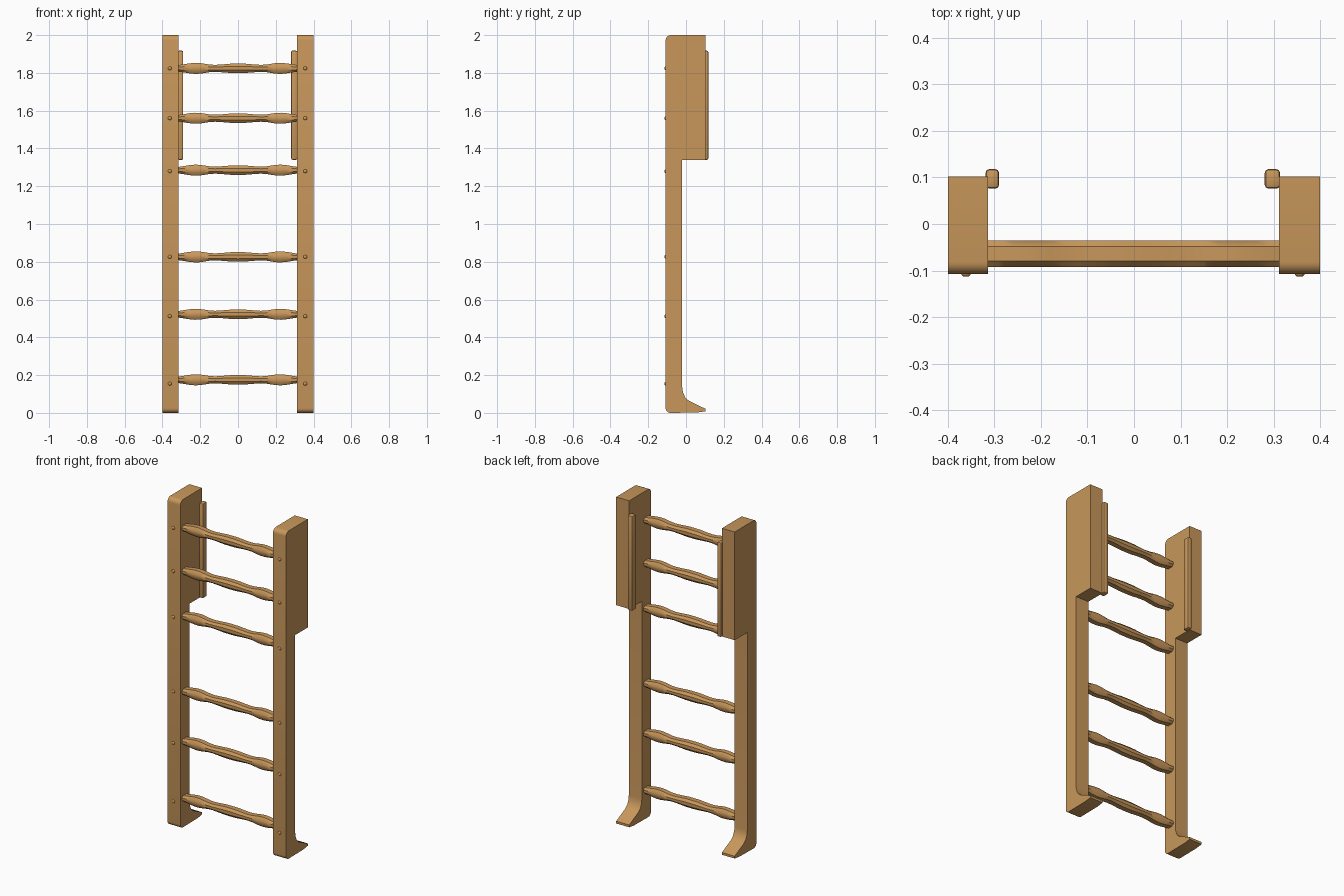
import bpy, bmesh, math

if "Cube" in bpy.data.objects:
    bpy.data.objects.remove(bpy.data.objects["Cube"])

wood = bpy.data.materials.new("warm_wood")
wood.diffuse_color = (0.58, 0.31, 0.105, 1)
wood.use_nodes = True
wood.node_tree.nodes["Principled BSDF"].inputs["Base Color"].default_value = wood.diffuse_color


def finish(name, bm, angle=30):
    bmesh.ops.recalc_face_normals(bm, faces=bm.faces)
    me = bpy.data.meshes.new(name)
    bm.to_mesh(me)
    bm.free()
    me.materials.append(wood)
    ob = bpy.data.objects.new(name, me)
    bpy.context.collection.objects.link(ob)
    bpy.ops.object.select_all(action='DESELECT')
    bpy.context.view_layer.objects.active = ob
    ob.select_set(True)
    bpy.ops.object.shade_smooth_by_angle(angle=math.radians(angle))
    return ob


def loft(name, rings, angle=30):
    """Skin a list of equal-length point rings and cap both ends."""
    bm = bmesh.new()
    vs = [[bm.verts.new(p) for p in r] for r in rings]
    n = len(vs[0])
    for a, b in zip(vs, vs[1:]):
        for i in range(n):
            j = (i + 1) % n
            bm.faces.new((a[i], a[j], b[j], b[i]))
    bm.faces.new(vs[0])
    bm.faces.new(vs[-1])
    return finish(name, bm, angle)


def arc(cy, cz, r, a0, a1, n=5):
    return [(cy + r * math.cos(math.radians(a0 + (a1 - a0) * i / n)),
             cz + r * math.sin(math.radians(a0 + (a1 - a0) * i / n)))
            for i in range(n + 1)]


# Side posts: (y, z) profile with a deep upper block and a flared back foot
profile = ([(0.102, 2.0), (0.102, 1.34), (-0.02, 1.34), (-0.02, 0.135),
            (-0.016, 0.108), (-0.004, 0.082), (0.014, 0.065), (0.102, 0.022), (0.102, 0.008)]
           + [(0.06, 0.002)]
           + arc(-0.083, 0.025, 0.025, 270, 180)
           + arc(-0.081, 1.973, 0.027, 180, 90))
for side, x0, x1 in (("left", -0.40, -0.314), ("right", 0.312, 0.40)):
    loft(side + "_post", [[(x, y, z) for y, z in profile] for x in (x0, x1)], 35)

# Rungs: wavy turned bars, constant depth, height swelling along the length
stations = [(0, .025), (.04, .0245), (.08, .021), (.12, .0185), (.15, .020),
            (.18, .025), (.205, .0285), (.23, .029), (.26, .026), (.29, .021), (.318, .017)]
stations = [(-x, h) for x, h in reversed(stations[1:])] + stations
section = [(-1, -.4), (-.55, -1), (.55, -1), (1, -.4), (1, .4), (.55, 1), (-.55, 1), (-1, .4)]
rung_heights = (0.175, 0.522, 0.826, 1.285, 1.56, 1.824)
for i, z in enumerate(rung_heights):
    loft(f"rung_{i + 1}", [[(x, -0.064 + 0.028 * a, z + h * b) for a, b in section]
                           for x, h in stations], 40)

# Pegs: small domed heads on the front of the posts
peg_heights = (0.155, 0.512, 0.826, 1.28, 1.56, 1.824)
for side, x in (("left", -0.361), ("right", 0.356)):
    for i, z in enumerate(peg_heights):
        rings = [[(x + r * math.cos(k * math.tau / 10), y, z + r * math.sin(k * math.tau / 10))
                  for k in range(10)]
                 for y, r in ((-0.10, .011), (-0.109, .010), (-0.113, .006))]
        loft(f"{side}_peg_{i + 1}", rings, 60)

# Hand rails: slim rounded bars at the back inner corner of the upper blocks
for side, x0, x1 in (("left", -0.319, -0.290), ("right", 0.281, 0.314)):
    bm = bmesh.new()
    bmesh.ops.create_cube(bm, size=1)
    for v in bm.verts:
        v.co = ((x0 + x1) / 2 + v.co.x * (x1 - x0), 0.097 + v.co.y * 0.042, 1.629 + v.co.z * 0.578)
    bmesh.ops.bevel(bm, geom=bm.edges[:], offset=0.008, segments=2, profile=0.5, affect='EDGES')
    finish(side + "_hand_rail", bm, 40)
